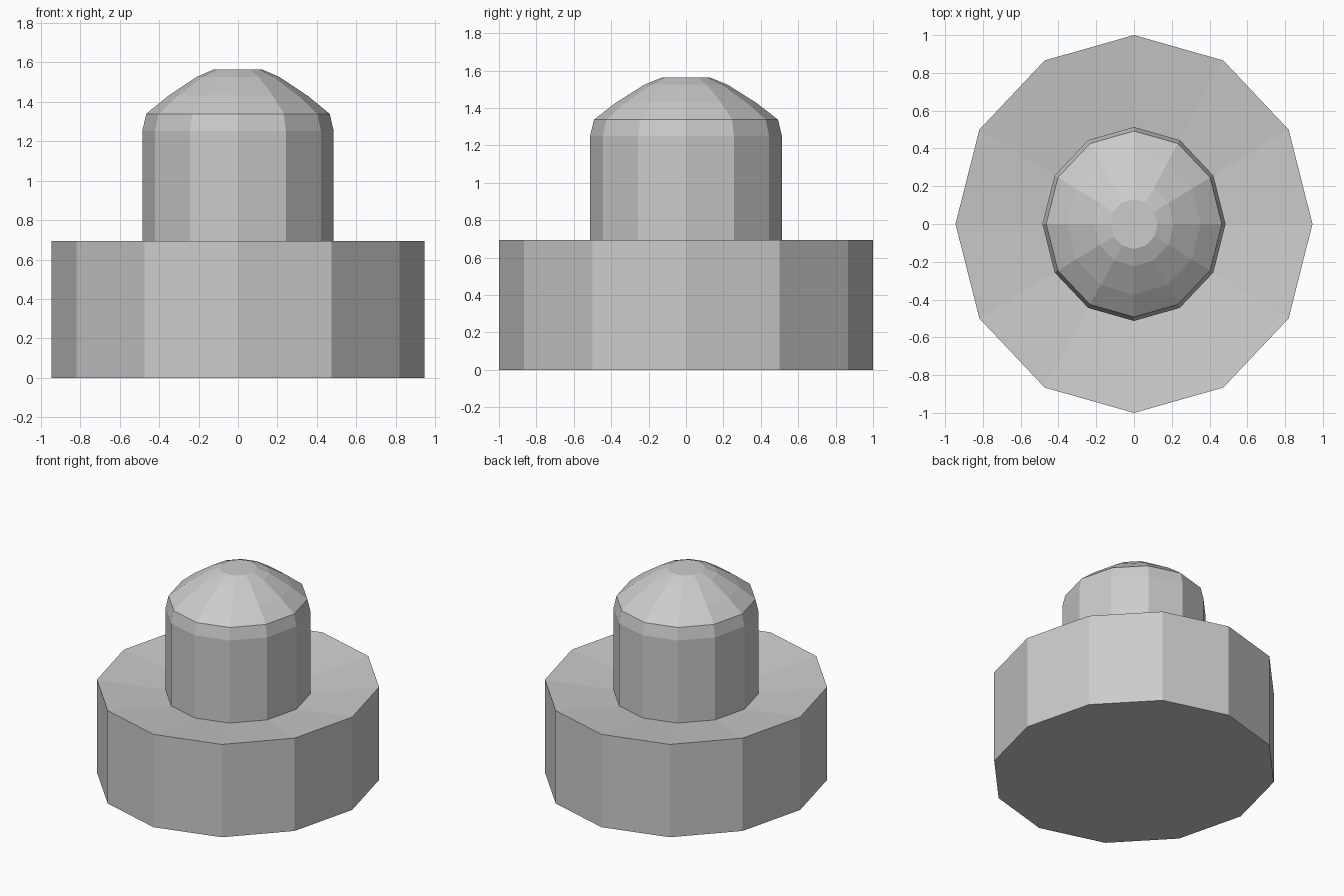
import bpy, bmesh, math

if "Cube" in bpy.data.objects:
    bpy.data.objects.remove(bpy.data.objects["Cube"])

SIDES = 12
X_SCALE = 0.945  # slightly narrower in x than in y


def lathe(name, profile):
    """Revolve (radius, z) points into a closed, flat-shaded 12-sided solid."""
    bm = bmesh.new()
    rings = []
    for r, z in profile:
        angles = [math.tau * i / SIDES for i in range(SIDES)]
        rings.append([bm.verts.new((r * X_SCALE * math.cos(a), r * math.sin(a), z)) for a in angles])
    for low, high in zip(rings, rings[1:]):
        for i in range(SIDES):
            j = (i + 1) % SIDES
            bm.faces.new((low[i], low[j], high[j], high[i]))
    bm.faces.new(rings[0][::-1])
    bm.faces.new(rings[-1])
    bmesh.ops.recalc_face_normals(bm, faces=bm.faces)
    mesh = bpy.data.meshes.new(name)
    bm.to_mesh(mesh)
    bm.free()
    obj = bpy.data.objects.new(name, mesh)
    bpy.context.collection.objects.link(obj)
    return obj


# Wide base with a shallow dished top, rising into the domed stem
lathe("domed_knob", [
    (1.0, 0.0), (1.0, 0.695), (0.513, 0.632),
    (0.513, 1.25), (0.492, 1.338), (0.373, 1.43),
    (0.222, 1.525), (0.132, 1.562),
])
